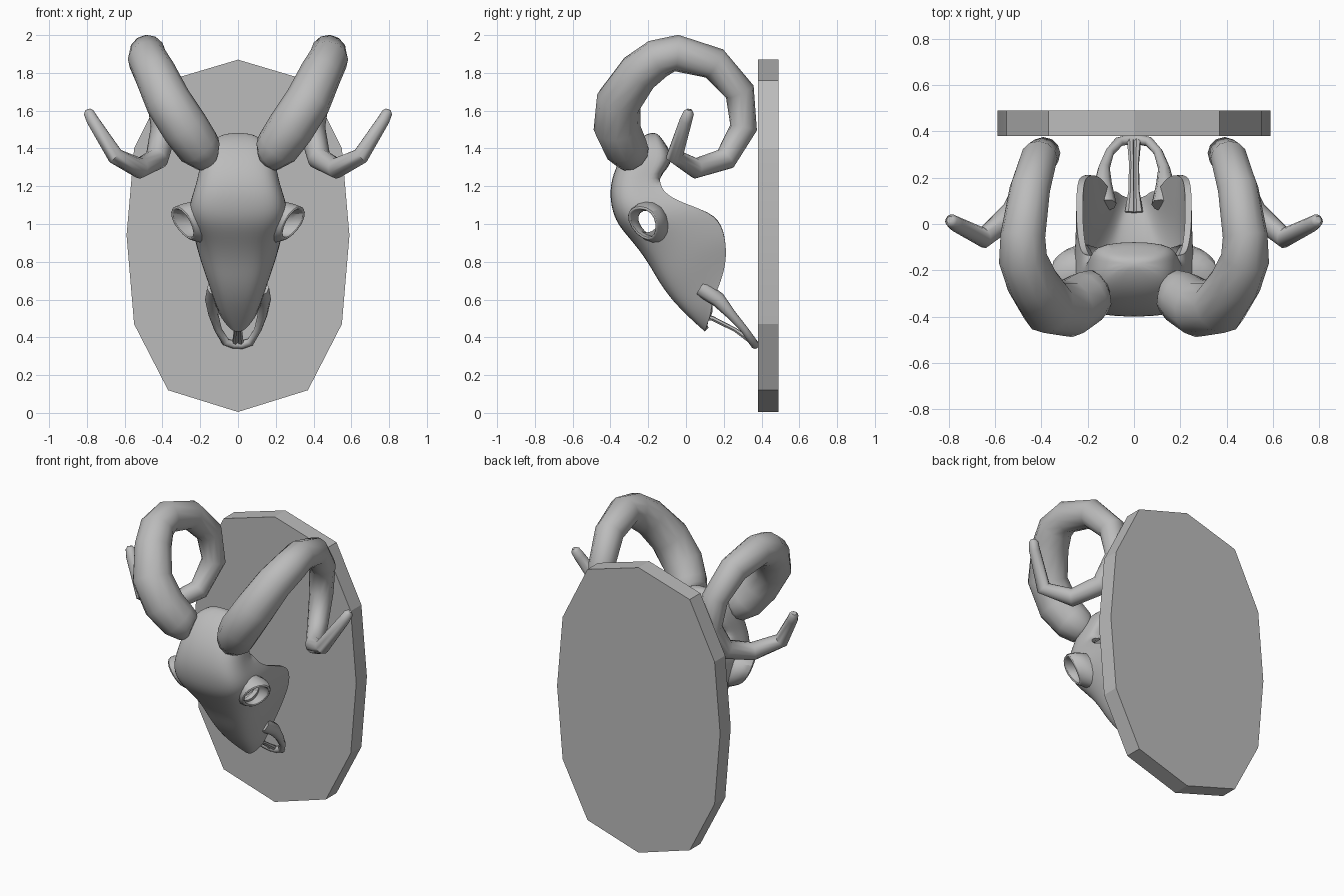
import bpy, bmesh, math
from mathutils import Vector

cube = bpy.data.objects.get("Cube")
if cube:
    bpy.data.objects.remove(cube, do_unlink=True)

bone = bpy.data.materials.new("plain_grey")
bone.use_nodes = True
GREY = (0.5, 0.5, 0.5, 1)
bone.diffuse_color = GREY
bone.node_tree.nodes["Principled BSDF"].inputs["Base Color"].default_value = GREY


def make(name, verts, faces, angle=40, fix=True):
    me = bpy.data.meshes.new(name)
    me.from_pydata(verts, [], faces)
    if fix:
        bm = bmesh.new()
        bm.from_mesh(me)
        bmesh.ops.recalc_face_normals(bm, faces=bm.faces)
        bm.to_mesh(me)
        bm.free()
    me.materials.append(bone)
    ob = bpy.data.objects.new(name, me)
    bpy.context.collection.objects.link(ob)
    smooth(ob, angle)
    return ob


def smooth(ob, angle):
    bpy.ops.object.select_all(action='DESELECT')
    ob.select_set(True)
    bpy.context.view_layer.objects.active = ob
    bpy.ops.object.shade_smooth_by_angle(angle=math.radians(angle))


def apply(ob):
    bpy.context.view_layer.objects.active = ob
    for m in list(ob.modifiers):
        bpy.ops.object.modifier_apply(modifier=m.name)


def bridge(rows, n):
    """Quads joining closed loops of n points."""
    return [(r * n + i, r * n + (i + 1) % n, (r + 1) * n + (i + 1) % n, (r + 1) * n + i)
            for r in range(rows - 1) for i in range(n)]


def tube(name, path, sides=10, angle=50):
    """Tapered tube along (x, y, z, radius) points."""
    pts = [Vector(p[:3]) for p in path]
    verts, normal = [], None
    for i, p in enumerate(pts):
        t = (pts[min(i + 1, len(pts) - 1)] - pts[max(i - 1, 0)]).normalized()
        if normal is None:
            normal = t.orthogonal()
        normal = (normal - t * normal.dot(t)).normalized()
        side = t.cross(normal)
        for k in range(sides):
            a = math.tau * k / sides
            verts.append(p + path[i][3] * (normal * math.cos(a) + side * math.sin(a)))
    faces = bridge(len(pts), sides)
    faces += [tuple(range(sides)), tuple(range(len(verts) - sides, len(verts)))]
    return make(name, verts, faces, angle)


def flip(path, s):
    return [(p[0] * s, *p[1:]) for p in path]


# Wall plaque: twelve-sided board
half = [(0, .005), (.37, .12), (.55, .47), (.59, .94), (.55, 1.4), (.37, 1.76), (0, 1.87)]
outline = half + [(-x, z) for x, z in half[-2:0:-1]]
n = len(outline)
make("plaque", [(x, y, z) for y in (.38, .49) for x, z in outline],
     bridge(2, n) + [tuple(range(n)), tuple(range(n, 2 * n))], 20)

# Curling horns
horn = [(.13, -.28, 1.36, .07), (.16, -.29, 1.37, .1), (.21, -.32, 1.41, .118),
        (.28, -.365, 1.51, .125), (.37, -.355, 1.65, .122), (.44, -.25, 1.8, .112),
        (.48, -.15, 1.875, .105), (.48, -.05, 1.905, .097), (.45, .15, 1.85, .088),
        (.41, .285, 1.70, .08), (.39, .305, 1.51, .072), (.43, .21, 1.345, .062),
        (.52, .05, 1.295, .055), (.65, -.06, 1.36, .045), (.77, 0, 1.55, .033),
        (.79, .015, 1.59, .028), (.795, .018, 1.605, .015)]

# Orbit rim, as points around the eye opening
rim = [(.30, -.31, 1.08), (.34, -.25, 1.10), (.37, -.18, 1.075), (.35, -.15, 1.0),
       (.29, -.16, .93), (.245, -.2, .905), (.225, -.27, .94), (.25, -.32, 1.02)]


def orbit(name, s):
    loop = [Vector(p) for p in rim]
    c = sum(loop, Vector()) / len(loop)

    def ring(scale, dx):
        return [c + (p - c) * scale + Vector((dx, .04 * (dx < 0), 0)) for p in loop]
    rows = [ring(1.35, -.13), ring(1.2, -.06), ring(1, 0), ring(.82, 0), ring(.75, -.05), ring(.75, -.12)]
    verts = [(v.x * s, v.y, v.z) for r in rows for v in r]
    ob = make(name, verts, bridge(len(rows), len(loop)), 60)
    ob.modifiers.new("round", 'SUBSURF').levels = 1
    apply(ob)


# Snout prongs at the muzzle tip
prong = [(.12, .08, .66, .045), (.135, .17, .6, .04), (.13, .24, .52, .026),
         (.105, .31, .44, .02), (.065, .355, .375, .022), (.02, .365, .36, .022), (0, .365, .36, .02)]
bar = [(.018, .05, .52, .022), (.012, .14, .5, .013), (.011, .26, .44, .011), (.015, .36, .37, .016)]

for side, s in (("left", 1), ("right", -1)):
    tube(side + "_horn", flip(horn, s), 12)
    orbit(side + "_eye_socket", s)
    tube(side + "_muzzle_prong", flip(prong, s), 8)
    tube(side + "_muzzle_bar", flip(bar, s), 6)

# Skull shell: U-shaped sections, (front y, front z, half width, back y, back z, back half width)
levels = [(-.19, 1.485, .07, -.15, 1.485, .06), (-.28, 1.44, .17, -.11, 1.43, .14),
          (-.37, 1.32, .22, -.05, 1.34, .18), (-.405, 1.2, .235, -.14, 1.25, .2),
          (-.4, 1.1, .27, -.13, 1.17, .23), (-.37, 1.0, .28, -.02, 1.11, .25),
          (-.28, .9, .235, .17, 1.05, .25), (-.205, .8, .2, .21, .92, .23),
          (-.15, .7, .175, .215, .81, .19), (-.08, .6, .13, .185, .69, .155),
          (.02, .5, .09, .14, .6, .13), (.1, .43, .035, .13, .52, .1)]
# Share of half width and of depth along each half section
section = [(.55, .02), (.85, .14), (1, .4), (1, .7), (1, 1)]
verts, faces = [], []
for fy, fz, w, by, bz, wb in levels:
    right = []
    for u, v in section:
        x = u * (w + (wb - w) * v)
        right.append((x, fy + (by - fy) * v, fz + (bz - fz) * v))
    verts += [(-x, y, z) for x, y, z in reversed(right)] + [(0, fy, fz)] + right
n = 2 * len(section) + 1
for r in range(len(levels) - 1):
    closed = r < 3
    for i in range(n if closed else n - 1):
        j = (i + 1) % n
        faces.append((r * n + i, (r + 1) * n + i, (r + 1) * n + j, r * n + j))
faces.append(tuple(range(n)))
skull = make("skull", verts, faces, 60, fix=False)
skull.modifiers.new("round", 'SUBSURF').levels = 2
wall = skull.modifiers.new("wall", 'SOLIDIFY')
wall.thickness = .028
wall.offset = -1
apply(skull)

# Eye openings cut straight through the skull walls
bpy.ops.mesh.primitive_cylinder_add(vertices=16, radius=.065, depth=1,
                                    location=(0, -.21, 1.02), rotation=(0, math.pi / 2, 0))
cutter = bpy.context.object
cutter.name = "eye_cutter"
cutter.hide_render = True
cut = skull.modifiers.new("eyes", 'BOOLEAN')
cut.operation = 'DIFFERENCE'
cut.object = cutter
apply(skull)
bpy.data.objects.remove(cutter, do_unlink=True)
smooth(skull, 50)
